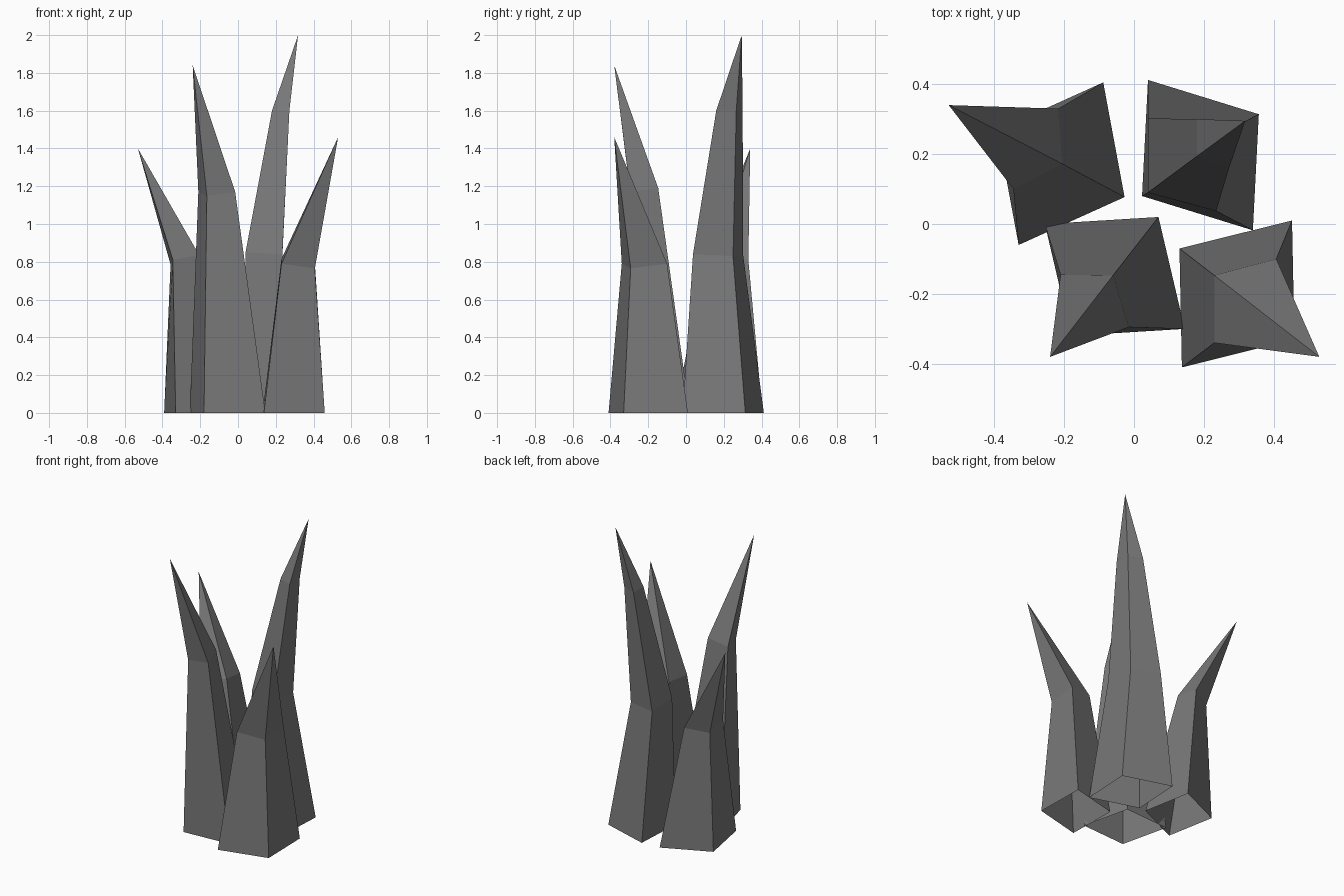
import bpy
import bmesh
from mathutils import Vector

cube = bpy.data.objects.get("Cube")
if cube:
    bpy.data.objects.remove(cube, do_unlink=True)

# One dark stone colour for everything
stone = bpy.data.materials.new("dark_grey")
stone.use_nodes = True
grey = (0.19, 0.19, 0.19, 1)
stone.diffuse_color = grey
stone.node_tree.nodes["Principled BSDF"].inputs["Base Color"].default_value = grey


def ring(inner, side_a, side_b, z, tilt=0.025):
    """Four corners of a parallelogram section, counter-clockwise from the
    inner corner; the outer corner follows from the other three."""
    i, a, b = Vector(inner), Vector(side_a), Vector(side_b)
    o = a + b - i
    return [(i.x, i.y, z + tilt), (a.x, a.y, z), (o.x, o.y, z - tilt), (b.x, b.y, z)]


def shard(name, tip, *rings):
    """Four-sided hollow spike, open at the bottom, through the rings to a tip."""
    bm = bmesh.new()
    loops = [[bm.verts.new(co) for co in r] for r in rings]
    apex = bm.verts.new(tip)
    for k in range(4):
        n = (k + 1) % 4
        for low, high in zip(loops, loops[1:]):
            bm.faces.new((low[k], low[n], high[n], high[k]))
        bm.faces.new((loops[-1][k], loops[-1][n], apex))
    mesh = bpy.data.meshes.new(name)
    bm.to_mesh(mesh)
    bm.free()
    mesh.materials.append(stone)
    obj = bpy.data.objects.new(name, mesh)
    bpy.context.scene.collection.objects.link(obj)


# Front spikes
shard("front_right_spike", (-0.24, -0.38, 1.84),
      ring((0.07, 0.02), (-0.255, 0), (0.145, -0.3), 0, 0),
      ring((-0.06, -0.147), (-0.21, -0.145), (-0.015, -0.295), 1.17, 0.02))
shard("front_left_spike", (0.53, -0.38, 1.46),
      ring((0.13, -0.07), (0.137, -0.41), (0.452, 0.01), 0, 0),
      ring((0.23, -0.147), (0.23, -0.34), (0.407, -0.1), 0.79))

# Back spikes, the left one tallest with an extra bend
shard("back_right_spike", (-0.53, 0.34, 1.4),
      ring((-0.027, 0.077), (-0.088, 0.405), (-0.33, -0.06), 0, 0),
      ring((-0.205, 0.172), (-0.217, 0.33), (-0.345, 0.1), 0.81))
shard("back_left_spike", (0.318, 0.295, 2),
      ring((0.023, 0.08), (0.34, -0.018), (0.04, 0.412), 0, 0),
      ring((0.04, 0.09), (0.235, 0.037), (0.04, 0.302), 0.84, 0.01),
      ring((0.18, 0.194), (0.272, 0.16), (0.18, 0.3), 1.6, 0))
